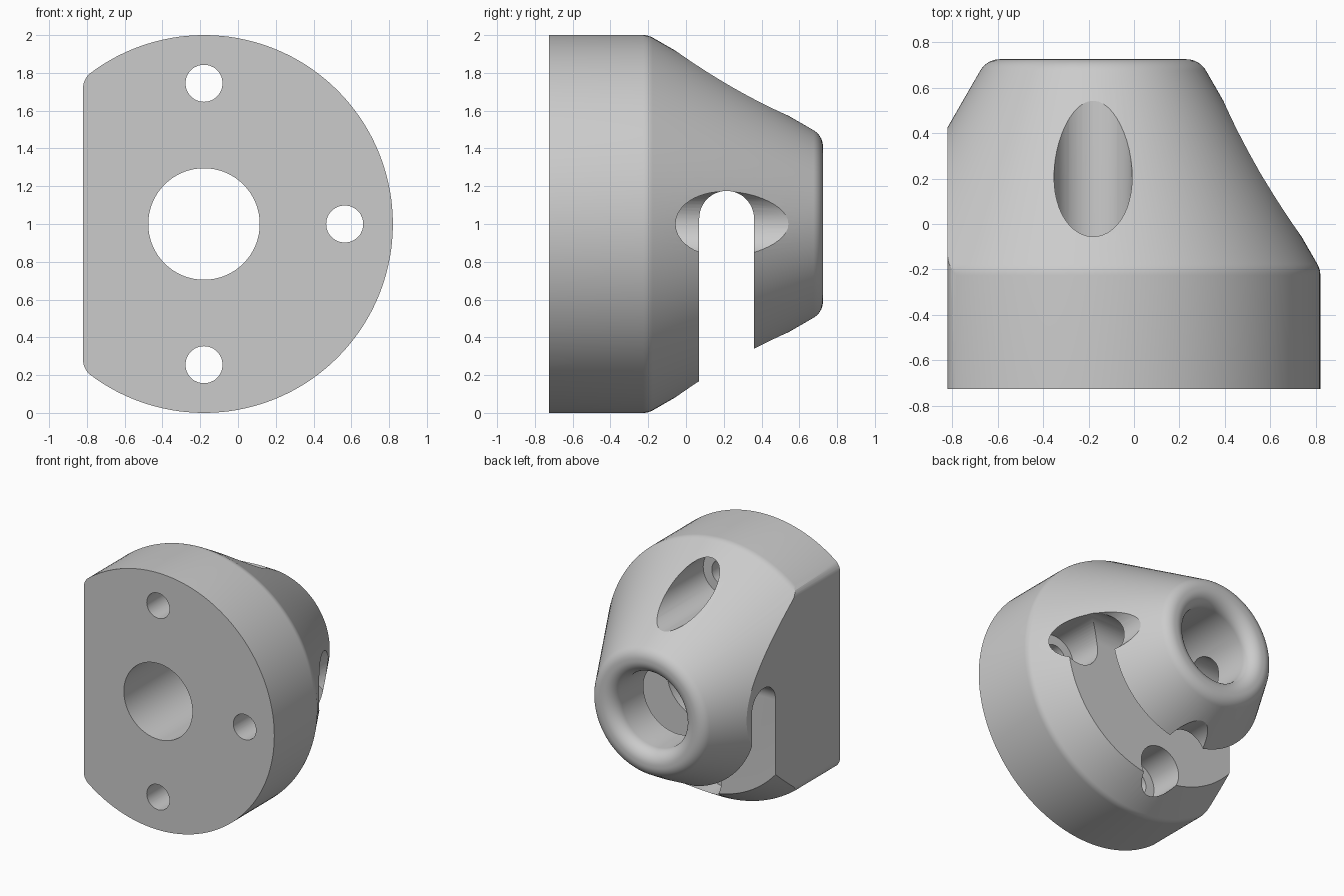
import bpy, bmesh
from math import sin, cos, pi, radians, atan2
from mathutils import Matrix, Vector

cube = bpy.data.objects.get("Cube")
if cube:
    bpy.data.objects.remove(cube)

AXIS = Vector((-0.18, 0, 1))   # centre line of the turned body, along y
FRONT, BACK = -0.725, 0.725

grey = bpy.data.materials.new("plain grey")
grey.use_nodes = True
colour = (0.6, 0.6, 0.6, 1)
grey.diffuse_color = colour
grey.node_tree.nodes["Principled BSDF"].inputs["Base Color"].default_value = colour


def arc(cx, cy, r, start, end, steps):
    angles = [radians(start + (end - start) * i / steps) for i in range(steps + 1)]
    return [(cx + r * cos(a), cy + r * sin(a)) for a in angles]


def finish(name, bm):
    bmesh.ops.remove_doubles(bm, verts=bm.verts, dist=1e-5)
    bmesh.ops.recalc_face_normals(bm, faces=bm.faces)
    mesh = bpy.data.meshes.new(name)
    bm.to_mesh(mesh)
    bm.free()
    obj = bpy.data.objects.new(name, mesh)
    bpy.context.collection.objects.link(obj)
    mesh.materials.append(grey)
    return obj


def prism(name, outline, direction):
    """Extrude a closed outline of 3D points along a direction."""
    bm = bmesh.new()
    face = bm.faces.new([bm.verts.new(p) for p in outline])
    new = bmesh.ops.extrude_face_region(bm, geom=[face])["geom"]
    moved = [v for v in new if isinstance(v, bmesh.types.BMVert)]
    bmesh.ops.translate(bm, verts=moved, vec=direction)
    return finish(name, bm)


def lathe(name, profile, steps):
    """Turn a closed (radius, y) profile around the centre line."""
    bm = bmesh.new()
    verts = [bm.verts.new((r, y, 0)) for r, y in profile]
    edges = [bm.edges.new((verts[i - 1], v)) for i, v in enumerate(verts)]
    bmesh.ops.spin(bm, geom=verts + edges, cent=(0, 0, 0), axis=(0, 1, 0),
                   angle=2 * pi, steps=steps, use_merge=True)
    bmesh.ops.translate(bm, verts=bm.verts, vec=AXIS)
    return finish(name, bm)


def rod(name, x, z, radius, y0, y1):
    outline = [(x + a, y0, z + b) for a, b in arc(0, 0, radius, 0, 360, 48)[:-1]]
    return prism(name, outline, (0, y1 - y0, 0))


def boolean(target, tool, operation):
    tool.hide_render = True
    mod = target.modifiers.new(tool.name, "BOOLEAN")
    mod.operation, mod.solver, mod.object = operation, "EXACT", tool
    bpy.context.view_layer.objects.active = target
    bpy.ops.object.modifier_apply(modifier=mod.name)
    bpy.data.objects.remove(tool)


# Turned body: drum, soft shoulder, cone, rounded rim and centre bore
slope = 29.6
profile = [(0.295, FRONT), (1, FRONT)]
profile += arc(0.9, -0.226, 0.1, 0, slope, 5)
profile += arc(0.41, 0.625, 0.1, slope, 90, 10)
profile += arc(0.395, 0.625, 0.1, 90, 180, 12)
body = lathe("mounting_hub", profile, 144)

# Flat on one side with rounded corners
corner = arc(-0.54, 0.72, 0.1, 180, 180 - 53.13, 8)
half = corner + [(-0.5, 0.88), (-0.2, 1.3), (1.3, 1.3)]
section = half + [(x, -z) for x, z in reversed(half)]
flat = prism("side_flat", [(AXIS.x + x, -1, AXIS.z + z) for x, z in section], (0, 2, 0))
boolean(body, flat, "INTERSECT")

# Round-topped cross slot, open underneath
slot_outline = [(0.07, -0.2)] + arc(0.215, 1.03, 0.145, 180, 0, 24) + [(0.36, -0.2)]
slot = prism("cross_slot", [(-1.2, y, z) for y, z in slot_outline], (2.4, 0, 0))
boolean(body, slot, "DIFFERENCE")

# Three screw holes with head pockets running out through the cone
for dx, dz in ((0, 0.745), (0.745, 0), (0, -0.745)):
    x, z = AXIS.x + dx, AXIS.z + dz
    boolean(body, rod("head_pocket", x, z, 0.172, -0.2, 1), "DIFFERENCE")
    boolean(body, rod("screw_hole", x, z, 0.098, -1, 0), "DIFFERENCE")

# Smooth shading with crisp machined edges
bpy.ops.object.select_all(action="DESELECT")
body.select_set(True)
bpy.context.view_layer.objects.active = body
bpy.ops.object.shade_smooth_by_angle(angle=radians(25))
